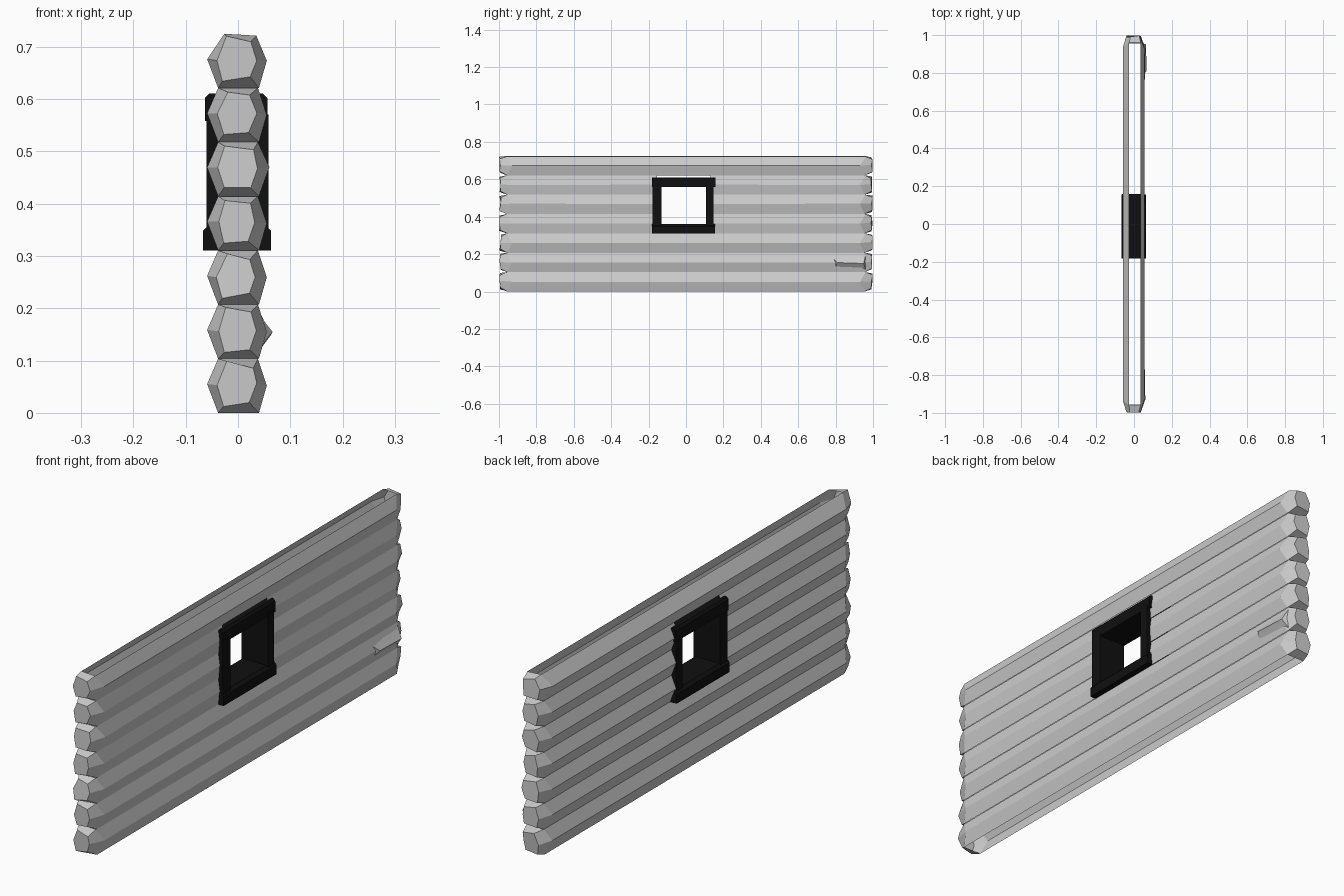
import bpy, bmesh, random

if "Cube" in bpy.data.objects:
    bpy.data.objects.remove(bpy.data.objects["Cube"])

random.seed(4)
PITCH = 0.1035
HEX = [(-.038, 0), (.040, 0), (.055, .052), (.038, PITCH), (-.038, PITCH), (-.059, .055)]
CAP = [(-.030, .014), (.023, .019), (.034, .055), (.026, .088), (-.022, .098), (-.040, .055)]


def make_object(name, bm, mat=None):
    bmesh.ops.recalc_face_normals(bm, faces=bm.faces)
    me = bpy.data.meshes.new(name)
    bm.to_mesh(me)
    bm.free()
    ob = bpy.data.objects.new(name, me)
    bpy.context.collection.objects.link(ob)
    if mat:
        me.materials.append(mat)
    return ob


def ring(bm, profile, ys, z):
    return [bm.verts.new((x, y, z + h)) for (x, h), y in zip(profile, ys)]


def bridge(bm, a, b, edges):
    for i in edges:
        j = (i + 1) % 6
        bm.faces.new((a[i], a[j], b[j], b[i]))


def end_rings(bm, side, profile, z):
    # chamfered, slightly irregular log end
    j = lambda s: random.uniform(-s, s)
    cap = ring(bm, [(x + j(.004), h + j(.003)) for x, h in CAP],
               [side * (.994 + j(.005)) for _ in CAP], z)
    body = ring(bm, profile, [side * y for y in (.955, .955, .93, .96, .96, .935)], z)
    bridge(bm, cap, body, range(6))
    bm.faces.new(cap)
    return body


# stacked logs: the shell is open where logs rest on each other
SIDES = (1, 2, 4, 5)
for n in range(7):
    bm = bmesh.new()
    z = n * PITCH
    prof = list(HEX)
    if n == 6:
        prof[3], prof[4] = (.035, .100), (-.026, .1035)
    if n == 4:
        prof[2] = (.060, .056)
    back = end_rings(bm, 1, prof, z)
    front = end_rings(bm, -1, prof, z)
    if n in (3, 4, 5):
        # logs interrupted by the window, worn flatter near it
        worn = list(prof)
        worn[2] = (.045, .054)
        bridge(bm, front, ring(bm, worn, [-.155] * 6, z), SIDES)
        bridge(bm, ring(bm, worn, [.13] * 6, z), back, SIDES)
    else:
        bridge(bm, front, back, SIDES)
    make_object(f"log_{n + 1}", bm)

# broken branch stub on the second log
bm = bmesh.new()
pts = [(.050, .79, .175), (.050, .80, .135), (.066, .81, .155),
       (.064, .95, .150), (.040, .96, .195), (.040, .96, .118)]
v = [bm.verts.new(p) for p in pts]
for f in ((0, 1, 2), (0, 2, 3, 4), (1, 5, 3, 2), (3, 5, 4)):
    bm.faces.new([v[i] for i in f])
make_object("branch_stub", bm)

# window frame
black = bpy.data.materials.new("black_wood")
black.diffuse_color = (.005, .005, .005, 1)
black.use_nodes = True
black.node_tree.nodes["Principled BSDF"].inputs["Base Color"].default_value = black.diffuse_color


def beam(name, x0, x1, y0, y1, z0, z1, bevel):
    bm = bmesh.new()
    bmesh.ops.create_cube(bm, size=1)
    for p in bm.verts:
        p.co = (x1 if p.co.x > 0 else x0, y1 if p.co.y > 0 else y0, z1 if p.co.z > 0 else z0)
    along_y = [e for e in bm.edges
               if abs(e.verts[0].co.y - e.verts[1].co.y) > .1 and e.verts[0].co.z > (z0 + z1) / 2]
    if bevel:
        bmesh.ops.bevel(bm, geom=along_y, offset=bevel, segments=1, affect='EDGES')
    make_object(name, bm, black)


beam("window_sill", -.067, .063, -.182, .155, .310, .360, .012)
beam("window_lintel", -.063, .056, -.182, .158, .558, .610, .008)
beam("window_jamb_front", -.060, .058, -.180, -.132, .350, .570, 0)
beam("window_jamb_back", -.060, .058, .108, .147, .350, .570, 0)
